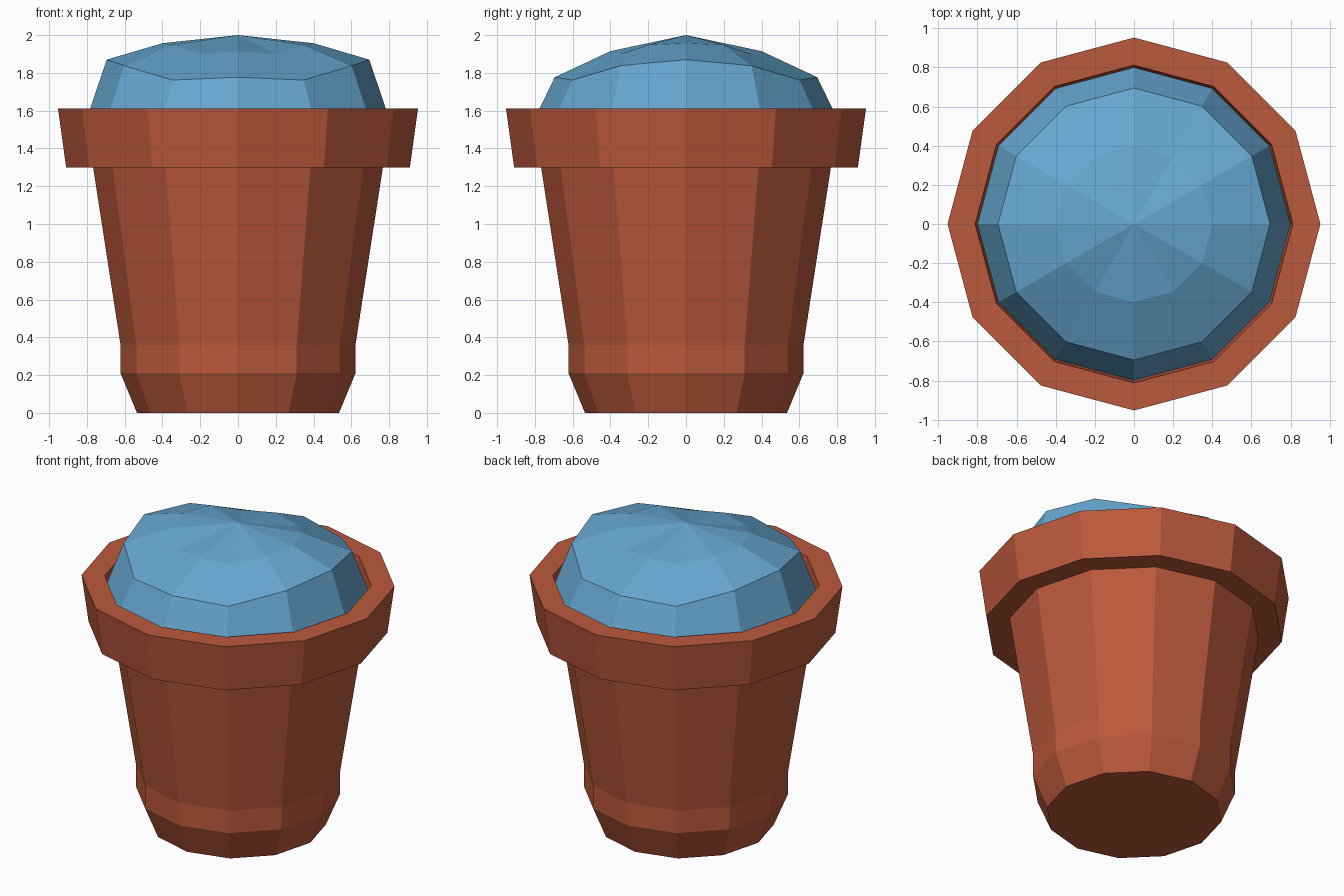
import bpy, bmesh
from math import cos, sin, pi

if "Cube" in bpy.data.objects:
    bpy.data.objects.remove(bpy.data.objects["Cube"])

SIDES = 12


def material(name, color):
    m = bpy.data.materials.new(name)
    m.diffuse_color = (*color, 1)
    m.use_nodes = True
    m.node_tree.nodes["Principled BSDF"].inputs["Base Color"].default_value = m.diffuse_color
    return m


def lathe(name, rings, mat, apex=None):
    """Rings are (radius, z); z may be a list of heights, one per side.
    The last ring closes flat, or to a point if an apex height is given."""
    bm = bmesh.new()
    loops = []
    for r, z in rings:
        heights = z if isinstance(z, list) else [z] * SIDES
        loops.append([bm.verts.new((r * cos(2 * pi * i / SIDES),
                                    r * sin(2 * pi * i / SIDES), h))
                      for i, h in enumerate(heights)])
    bm.faces.new(loops[0][::-1])
    for a, b in zip(loops, loops[1:]):
        for i in range(SIDES):
            j = (i + 1) % SIDES
            bm.faces.new((a[i], a[j], b[j], b[i]))
    if apex is None:
        bm.faces.new(loops[-1])
    else:
        tip = bm.verts.new((0, 0, apex))
        for i in range(SIDES):
            bm.faces.new((loops[-1][i], loops[-1][(i + 1) % SIDES], tip))
    bmesh.ops.recalc_face_normals(bm, faces=bm.faces)
    mesh = bpy.data.meshes.new(name)
    bm.to_mesh(mesh)
    bm.free()
    mesh.materials.append(mat)
    obj = bpy.data.objects.new(name, mesh)
    bpy.context.collection.objects.link(obj)
    return obj


def mirrored(a, b, c, d):
    """Heights at 0, 30, 60, 90 degrees, mirrored to all four quadrants."""
    return [a, b, c, d, c, b] * 2


terracotta = material("terracotta", (0.50, 0.10, 0.045))
blue = material("blue_filling", (0.13, 0.38, 0.62))

# Pot: chamfered foot, tapered body, overhanging rim and shallow inside
lathe("pot", [(0.535, 0), (0.622, 0.21), (0.622, 0.36), (0.767, 1.30),
              (0.91, 1.30), (0.953, 1.612), (0.812, 1.612), (0.80, 1.50)],
      terracotta)

# Filling: uneven faceted mound rising out of the pot
lathe("mound", [(0.80, 1.56),
                (0.695, mirrored(1.87, 1.838, 1.762, 1.777)),
                (0.40, mirrored(1.957, 1.948, 1.90, 1.915))],
      blue, apex=2.0)
